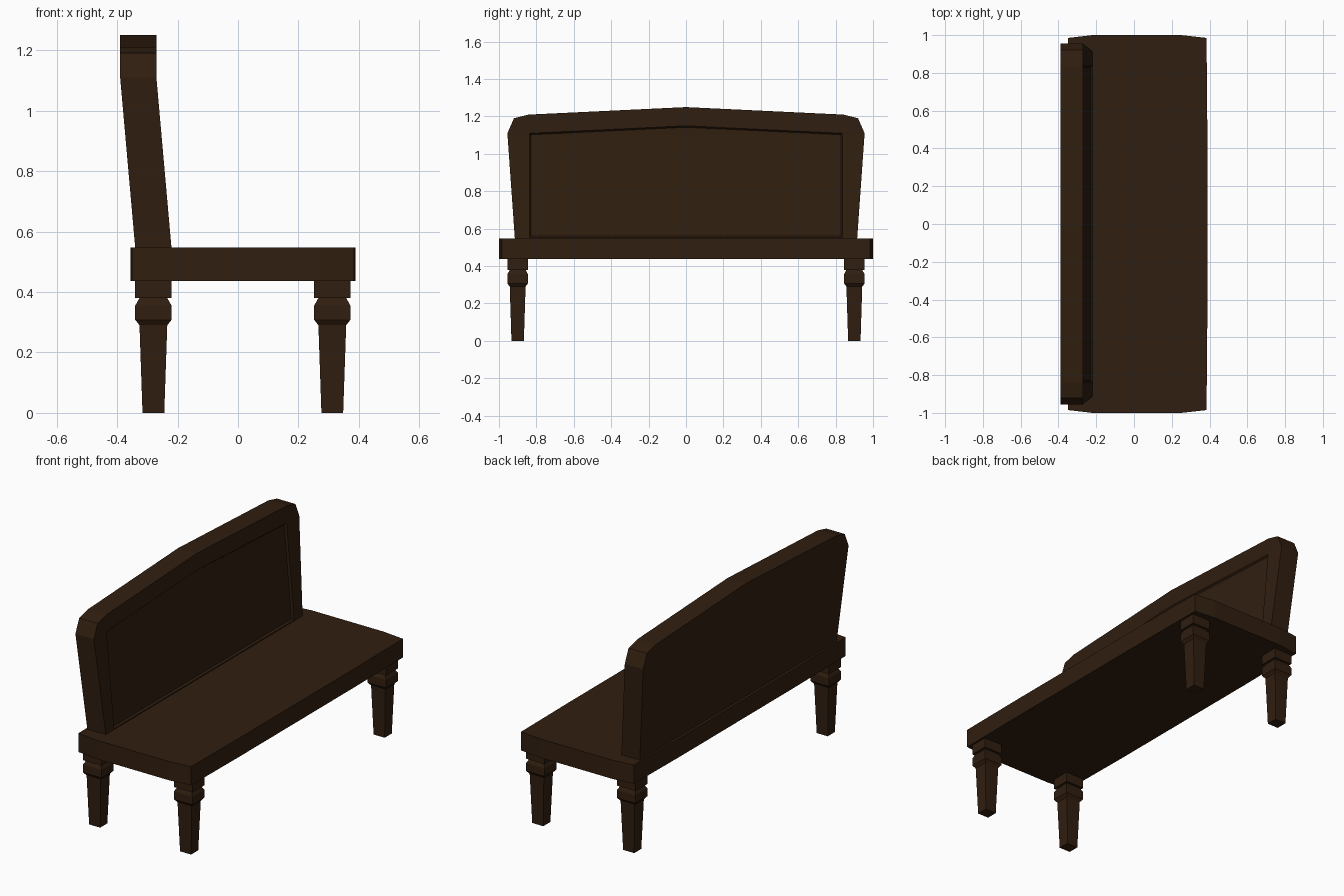
import bpy, bmesh

if "Cube" in bpy.data.objects:
    bpy.data.objects.remove(bpy.data.objects["Cube"])

wood = bpy.data.materials.new("dark_wood")
wood.diffuse_color = (0.03, 0.013, 0.005, 1)
wood.use_nodes = True
wood.node_tree.nodes["Principled BSDF"].inputs["Base Color"].default_value = wood.diffuse_color


def finish(name, bm):
    bmesh.ops.recalc_face_normals(bm, faces=bm.faces)
    mesh = bpy.data.meshes.new(name)
    bm.to_mesh(mesh)
    bm.free()
    mesh.materials.append(wood)
    obj = bpy.data.objects.new(name, mesh)
    bpy.context.collection.objects.link(obj)
    return obj


def loft(name, rings):
    """Skin a stack of rings and cap both ends."""
    bm = bmesh.new()
    rows = [[bm.verts.new(p) for p in ring] for ring in rings]
    n = len(rows[0])
    for a, b in zip(rows, rows[1:]):
        for i in range(n):
            j = (i + 1) % n
            bm.faces.new((a[i], a[j], b[j], b[i]))
    bm.faces.new(rows[0])
    bm.faces.new(rows[-1])
    return finish(name, bm)


# Seat: slab with gently bowed edges
half = [(0.388, 0.53), (0.384, 0.985), (0.25, 1.0),
        (-0.22, 1.0), (-0.35, 0.985), (-0.355, 0.53)]
outline = half + [(x, -y) for x, y in reversed(half)]
loft("seat", [[(x, y, z) for x, y in outline] for z in (0.437, 0.547)])

# Legs: square turned profile (height, half width)
profile = [(0, 0.036), (0.29, 0.046), (0.308, 0.06), (0.355, 0.06),
           (0.38, 0.046), (0.38, 0.06), (0.44, 0.06)]
square = [(1, 0.92), (-1, 0.92), (-1, -0.92), (1, -0.92)]
for end, cx in (("front", 0.312), ("back", -0.28)):
    for side, cy in (("left", -0.9), ("right", 0.9)):
        loft(f"{end}_{side}_leg",
             [[(cx + r * u, cy + r * v, z) for u, v in square] for z, r in profile])

# Backrest: leaning half with a recessed panel, mirrored across y
BEND = 1.11


def lean(z):
    return -0.22 - 0.05 * (min(z, BEND) - 0.545) / (BEND - 0.545)


bm = bmesh.new()


def row(points, depth):
    return [bm.verts.new((lean(z) - depth, y, z)) for y, z in points]


outer = [(0, 0.545), (0.915, 0.545), (0.955, BEND), (0.92, 1.19), (0.84, 1.21), (0, 1.25)]
f = row(outer, 0)                                                   # front rim
b = row(outer, 0.12)                                                # back rim
c = row([(0, BEND)], 0.12)[0]
i = row([(0, 0.552), (0.837, 0.552), (0.837, BEND), (0, 1.15)], 0)  # frame opening
p = row([(0, 0.56), (0.828, 0.56), (0.828, 1.102), (0, 1.142)], 0.01)  # sunk panel
m = row([(0, 1.102)], 0.01)[0]
faces = [
    (f[0], f[1], i[1], i[0]), (f[1], f[2], i[2], i[1]),
    (f[2], f[3], f[4], f[5], i[3], i[2]),
    (p[0], p[1], p[2], m), (m, p[2], p[3]),
    (b[0], b[1], b[2], c), (c, b[2], b[3], b[4], b[5]),
]
faces += [(f[k], f[k + 1], b[k + 1], b[k]) for k in range(5)]
faces += [(i[k], i[k + 1], p[k + 1], p[k]) for k in range(3)]
for face in faces:
    bm.faces.new(face)
bmesh.ops.mirror(bm, geom=bm.verts[:] + bm.edges[:] + bm.faces[:],
                 axis='Y', merge_dist=0.0005)
bmesh.ops.remove_doubles(bm, verts=bm.verts, dist=0.0005)
finish("backrest", bm)
